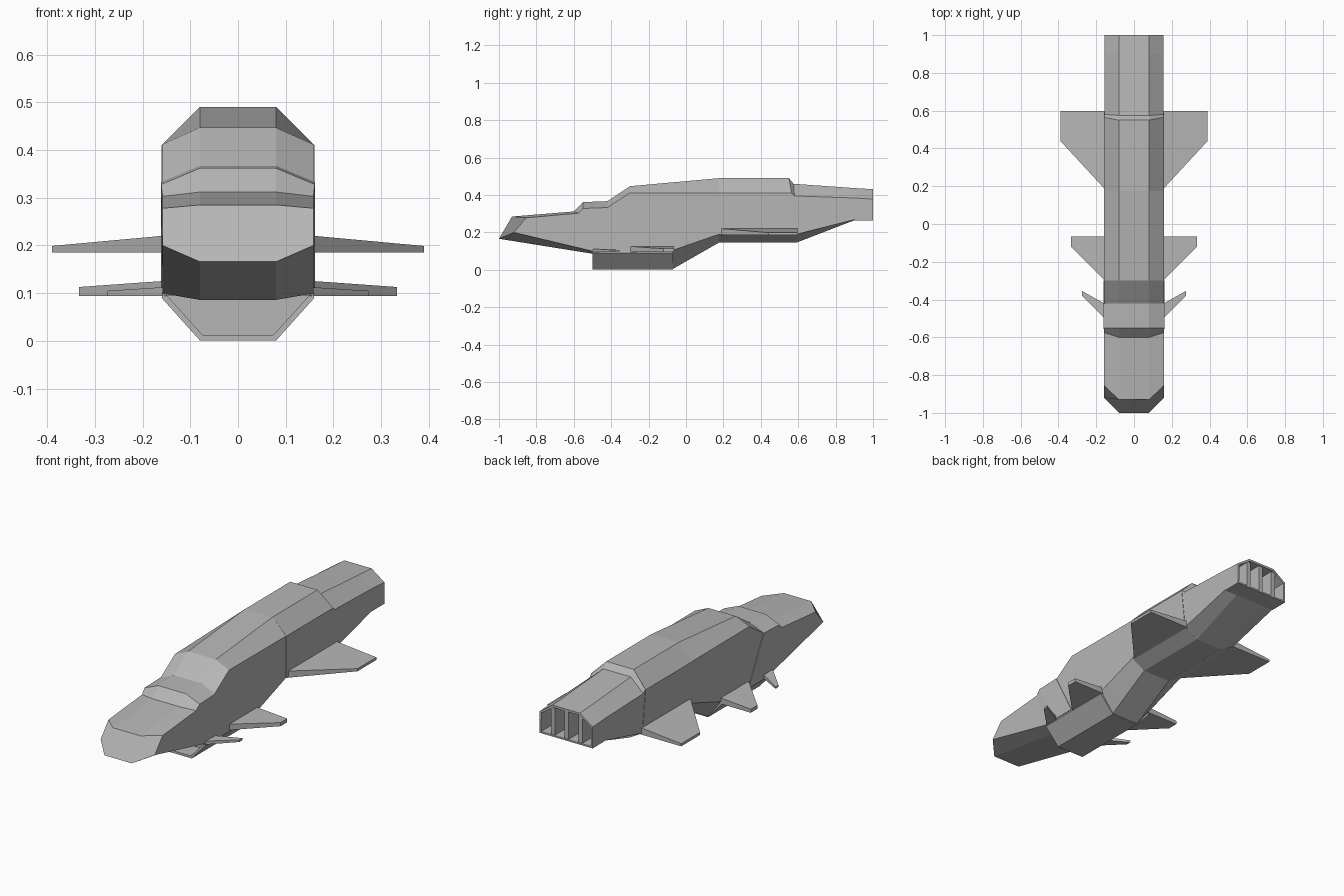
import bpy, bmesh

if "Cube" in bpy.data.objects:
    bpy.data.objects.remove(bpy.data.objects["Cube"])

# Mid-grey hull paint
grey = bpy.data.materials.new("hull_grey")
grey.diffuse_color = (.47, .47, .47, 1)
grey.use_nodes = True
grey.node_tree.nodes["Principled BSDF"].inputs["Base Color"].default_value = grey.diffuse_color

def finish(bm, name):
    bmesh.ops.recalc_face_normals(bm, faces=bm.faces)
    me = bpy.data.meshes.new(name)
    bm.to_mesh(me)
    bm.free()
    me.materials.append(grey)
    ob = bpy.data.objects.new(name, me)
    bpy.context.collection.objects.link(ob)
    return ob

def loft(bm, rings):
    """Skin closed rings of points; returns (first cap, last cap)."""
    vs = [[bm.verts.new(p) for p in r] for r in rings]
    n = len(vs[0])
    for a, b in zip(vs, vs[1:]):
        for i in range(n):
            j = (i + 1) % n
            bm.faces.new((a[i], a[j], b[j], b[i]))
    return bm.faces.new(vs[0]), bm.faces.new(vs[-1])

def mirror_ring(half):
    return list(half) + [(-x, y, z) for x, y, z in reversed(half)]

def recess(bm, face, rim, dy):
    """Inset an end face and push it inward."""
    bmesh.ops.recalc_face_normals(bm, faces=bm.faces)
    bmesh.ops.inset_individual(bm, faces=[face], thickness=rim)
    new = bmesh.ops.extrude_discrete_faces(bm, faces=[face])['faces']
    bmesh.ops.translate(bm, verts=new[0].verts[:], vec=(0, dy, 0))

# Fuselage sections: half width, then (y, z) of top, shoulder, lower corner, keel
def section(w, top, shoulder, lower, keel):
    return mirror_ring([(.08, *top), (w, *shoulder), (w, *lower), (.08, *keel)])

def hull(name, *sections):
    bm = bmesh.new()
    loft(bm, [section(*s) for s in sections])
    return finish(bm, name)

B = ((-.60, .312), (-.575, .303), (-.50, .100), (-.50, .086))
C = ((-.55, .362), (-.55, .328), (-.42, .100), (-.42, .086))
D = ((-.42, .367), (-.42, .333), (-.30, .100), (-.30, .086))
E = ((-.30, .447), (-.30, .412), (-.07, .105), (-.07, .005))
F = ((.175, .490), (.175, .410), (.175, .190), (.175, .145))
G = ((.55, .490), (.565, .410), (.59, .190), (.59, .145))

hull("nose", (.158, (-.93, .285), (-.855, .278), (-.92, .200), (-1, .166)),
     (.158, *B))
hull("collar", (.158, *B), (.161, *C), (.161, *D))
hull("front_body", (.158, *D), (.158, *E), (.158, *F))
hull("rear_body", (.16, *F), (.16, *G))
hull("tail", (.158, *G),
     (.157, (.575, .460), (.58, .395), (.592, .190), (.592, .146)),
     (.155, (.90, .437), (.90, .384), (.90, .268), (.90, .265)))

# Belly intake, open at the front
bm = bmesh.new()
rings = [mirror_ring([(.157, y, .105), (.16, y, .09), (.08, y, .001)])
         for y in (-.50, -.30, -.07)]
front, _ = loft(bm, rings)
recess(bm, front, .013, .10)
finish(bm, "belly_intake")

# Exhaust box, open at the back
bm = bmesh.new()
rings = [mirror_ring([(.08, y, .437 - d), (.155, y, .384 - d), (.155, y, .265)])
         for y, d in ((.90, 0), (1.0, .006))]
_, back = loft(bm, rings)
recess(bm, back, .012, -.085)
finish(bm, "exhaust_box")

# Vertical vanes inside the exhaust
bm = bmesh.new()
for x, top in ((-.08, .415), (0, .425), (.08, .415)):
    loft(bm, [[(x - .012, y, .27), (x + .012, y, .27),
               (x + .012, y, top), (x - .012, y, top)] for y in (.91, .995)])
finish(bm, "exhaust_vanes")

# Tapered wings, each mirrored to the other side
def wing(name, root_y, tip_x, tip_y, z0, root_z, tip_z):
    bm = bmesh.new()
    rings = []
    for x, (ya, yb), zt in ((.15, root_y, root_z), (tip_x, tip_y, tip_z)):
        rings.append([(x, ya, z0), (x, yb, z0), (x, yb, zt), (x, ya, zt)])
    loft(bm, rings)
    ob = finish(bm, name)
    ob.modifiers.new("mirror", 'MIRROR')

wing("main_wing", (.18, .597), .39, (.44, .597), .185, .221, .199)
wing("middle_wing", (-.305, -.065), .333, (-.12, -.065), .094, .126, .113)
wing("front_fin", (-.505, -.425), .274, (-.38, -.355), .094, .113, .105)
